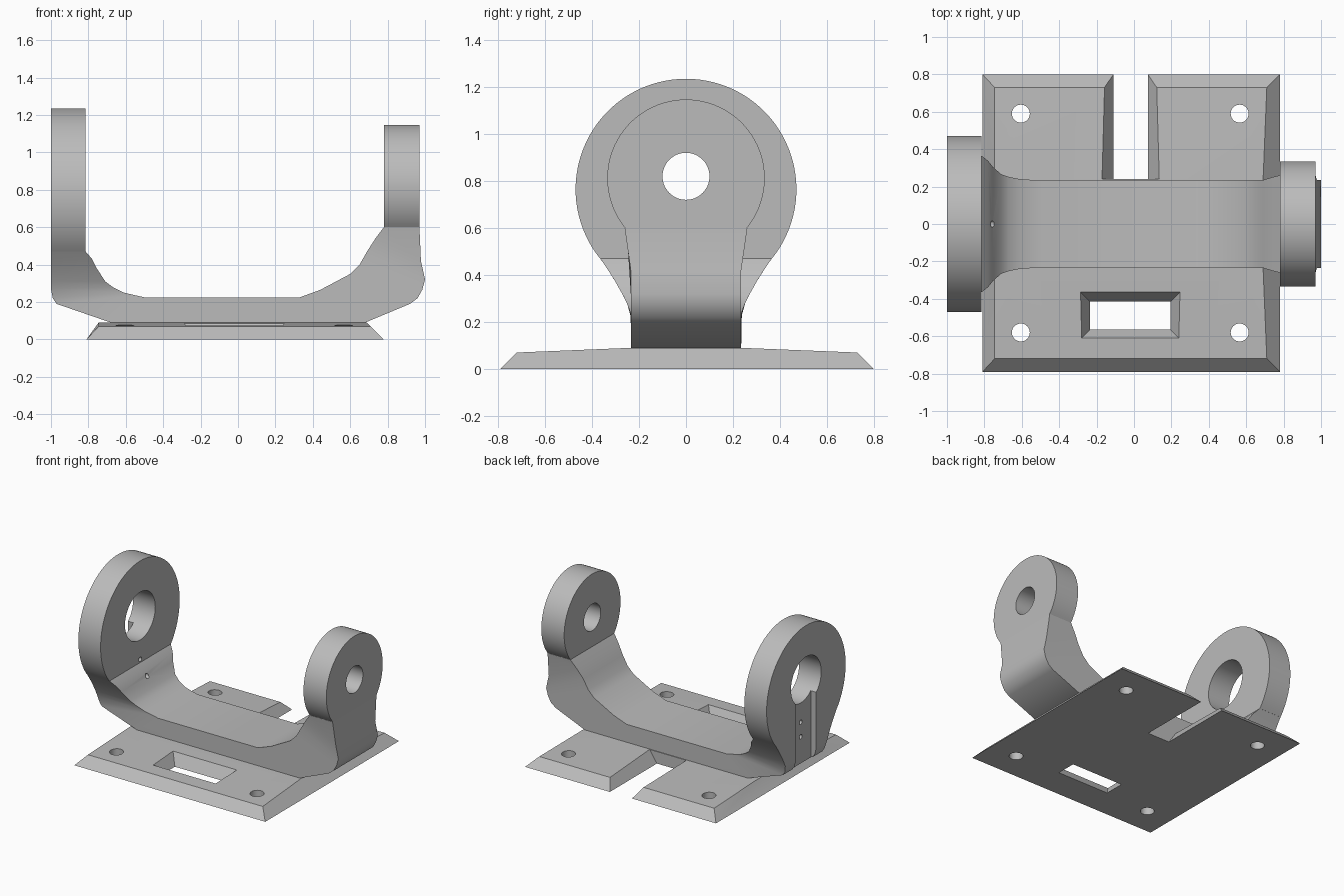
import bpy
import bmesh
from math import asin, cos, pi, sin, sqrt

old = bpy.data.objects.get("Cube")
if old:
    bpy.data.objects.remove(old, do_unlink=True)

GREY = (0.5, 0.5, 0.5, 1)
mat = bpy.data.materials.new("plain_grey")
mat.use_nodes = True
mat.diffuse_color = GREY
mat.node_tree.nodes["Principled BSDF"].inputs["Base Color"].default_value = GREY


def add_object(name, bm):
    bmesh.ops.recalc_face_normals(bm, faces=bm.faces[:])
    mesh = bpy.data.meshes.new(name)
    bm.to_mesh(mesh)
    bm.free()
    mesh.materials.append(mat)
    obj = bpy.data.objects.new(name, mesh)
    bpy.context.collection.objects.link(obj)
    return obj


def loft(name, rings):
    """Skin equal-length rings of points and cap both ends."""
    bm = bmesh.new()
    loops = [[bm.verts.new(p) for p in ring] for ring in rings]
    n = len(loops[0])
    for a, b in zip(loops, loops[1:]):
        for i in range(n):
            j = (i + 1) % n
            bm.faces.new((a[i], a[j], b[j], b[i]))
    bm.faces.new(loops[0])
    bm.faces.new(loops[-1])
    return add_object(name, bm)


def prism_x(name, outline, x0, x1):
    return loft(name, [[(x, y, z) for y, z in outline] for x in (x0, x1)])


def circle(cu, cv, r, n=64):
    return [(cu + r * cos(2 * pi * i / n), cv + r * sin(2 * pi * i / n)) for i in range(n)]


def lobe_outline(cz, r, z_cut, n=72):
    """Circle with its bottom cut off flat at z_cut."""
    start = asin((z_cut - cz) / r)
    sweep = pi - 2 * start
    return [(r * cos(start + sweep * i / n), cz + r * sin(start + sweep * i / n))
            for i in range(n + 1)]


def rect(cx, cy, hx, hy, z):
    return [(cx - hx, cy - hy, z), (cx + hx, cy - hy, z),
            (cx + hx, cy + hy, z), (cx - hx, cy + hy, z)]


def finish(obj, cutters):
    """Cut the openings, then shade smooth with sharp edges kept."""
    bpy.ops.object.select_all(action="DESELECT")
    bpy.context.view_layer.objects.active = obj
    obj.select_set(True)
    for cutter in cutters:
        mod = obj.modifiers.new("cut", "BOOLEAN")
        mod.operation = "DIFFERENCE"
        mod.solver = "EXACT"
        mod.object = cutter
        bpy.ops.object.modifier_apply(modifier=mod.name)
    bpy.ops.object.shade_smooth_by_angle(angle=pi / 6)


# Base plate: bevelled rim, top rising slightly to a flat middle
bm = bmesh.new()
for x, y in ((-.81, -.79), (.78, -.79), (.78, .8), (-.81, .8)):
    bm.verts.new((x, y, 0))
for y, z, right in ((-.72, .07, .71), (-.235, .09, .69), (.235, .09, .69), (.73, .07, .71)):
    bm.verts.new((-.745, y, z))
    bm.verts.new((right, y, z))
bmesh.ops.convex_hull(bm, input=bm.verts[:])
bmesh.ops.dissolve_limit(bm, angle_limit=0.01, verts=bm.verts[:], edges=bm.edges[:])
base = add_object("base_plate", bm)

# Base openings: flared window, flared rear slot, four screw holes
base_cuts = [
    loft("window_cutter", [rect(-.02, -.49, .215 + .6 * z, .075 + .6 * z, z) for z in (-.1, .2)]),
    loft("slot_cutter", [rect(-.018, .57, .092 + .68 * z, .33, z) for z in (-.1, .2)]),
]
for x in (-.605, .565):
    for y in (-.58, .59):
        base_cuts.append(loft("screw_hole_cutter", [
            [(u, v, z) for u, v in circle(x, y, .048, 32)] for z in (-.1, .2)]))
finish(base, base_cuts)

# Cradle arm: pairs of inner and outer profile points from right-hand to left-hand end
STATIONS = [
    ((-.815, .47), (-1, .47)), ((-.78, .43), (-1, .42)), ((-.755, .38), (-1, .37)),
    ((-.71, .31), (-1, .31)), ((-.67, .28), (-1, .27)), ((-.61, .25), (-.99, .22)),
    ((-.55, .236), (-.97, .19)), ((-.5, .225), (-.68, .09)), ((.33, .225), (.68, .09)),
    ((.44, .265), (.92, .19)), ((.6, .35), (.96, .22)), ((.65, .4), (.985, .265)),
    ((.69, .47), (1, .32)), ((.735, .54), (.978, .42)), ((.78, .6), (.97, .6)),
]


def half_width(x, z):
    if x < 0:
        return .235 + .13 * max(0, (z - .23) / .24) ** 1.3
    return .235 + .026 * max(0, (z - .47) / .13)


rings = []
for inner, outer in STATIONS:
    wi, wo = half_width(*inner), half_width(*outer)
    rings.append([(inner[0], -wi, inner[1]), (inner[0], wi, inner[1]),
                  (outer[0], wo, outer[1]), (outer[0], -wo, outer[1])])
arm = loft("cradle_arm", rings)

# Round end lobes
big_lobe = prism_x("large_lobe", lobe_outline(.765, .47, .47), -1, -.815)
small_lobe = prism_x("small_lobe", lobe_outline(.812, .335, .6), .78, .97)

# Bearing holes, cable groove and pin holes
big_bore = prism_x("large_bore_cutter", circle(0, .82, .18), -1.1, -.7)
small_bore = prism_x("small_bore_cutter", circle(0, .82, .1), .7, 1.1)
groove = prism_x("groove_cutter", [(-.12, .1), (.12, .1), (.12, .75), (-.12, .75)], -1.1, -.955)
pins = [prism_x("pin_hole_cutter", circle(0, z, .017, 16), -1.1, -.6) for z in (.385, .495)]

finish(arm, [groove, pins[0]])
finish(big_lobe, [big_bore, groove, pins[1]])
finish(small_lobe, [small_bore])

# Remove the used cutters
for cutter in base_cuts + pins + [big_bore, small_bore, groove]:
    bpy.data.objects.remove(cutter, do_unlink=True)
